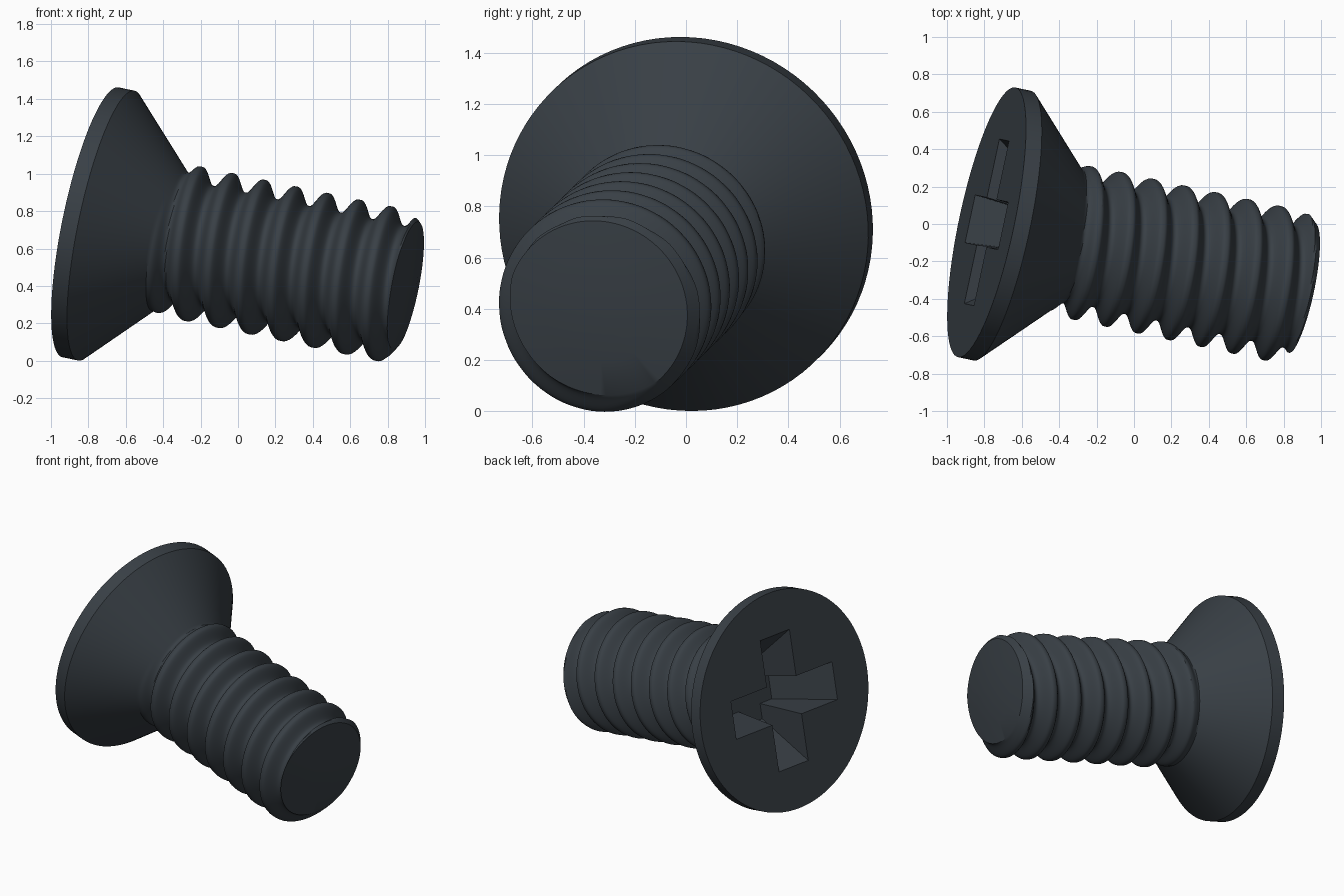
import bpy, bmesh
from math import pi, sin, cos
from mathutils import Vector

cube = bpy.data.objects.get("Cube")
if cube:
    bpy.data.objects.remove(cube, do_unlink=True)

# Screw axis runs from the head centre to the tip
axis = Vector((1, -0.213, -0.209)).normalized()
up = (Vector((0, 0, 1)) - axis * axis.z).normalized()
side = axis.cross(up)
head_centre = Vector((-0.788, 0.009, 0.74))

SIDES = 96
HEAD_R, RIM_T = 0.737, 0.088
ROOT_R, CREST_R, PITCH = 0.325, 0.413, 0.177
NECK_T, TIP_T = 0.40, 1.752


def place(t, a, b):
    return head_centre + axis * t + up * a + side * b


def smooth(x):
    x = min(max(x, 0), 1)
    return x * x * (3 - 2 * x)


def body_radius(t, angle):
    """Countersunk cone blending into a helical thread with a chamfered end."""
    cone = HEAD_R - (t - RIM_T)
    phase = (t / PITCH - angle / (2 * pi)) % 1
    wave = smooth(abs(2 * phase - 1) * 1.15 - 0.05)
    thread = ROOT_R + (CREST_R - ROOT_R) * wave
    grow = smooth((t - NECK_T) / 0.13)
    shank = 0.395 * (1 - grow) + thread * grow
    chamfer = CREST_R - (t - 1.695) * 0.9
    return min(max(cone, shank), chamfer)


bm = bmesh.new()


def ring(t, radius):
    pts = []
    for i in range(SIDES):
        a = 2 * pi * i / SIDES
        r = radius(t, a)
        pts.append(bm.verts.new(place(t, r * cos(a), r * sin(a))))
    return pts


def bridge(a, b):
    n = len(a)
    for i in range(n):
        j = (i + 1) % n
        bm.faces.new((a[i], a[j], b[j], b[i]))


# Head rim, cone and threaded shank
rim = ring(0, lambda t, a: HEAD_R)
rings = [rim, ring(RIM_T, lambda t, a: HEAD_R)]
rings += [ring(RIM_T + (NECK_T - RIM_T) * k / 5, body_radius) for k in range(1, 6)]
STEPS = 150
rings += [ring(NECK_T + (TIP_T - NECK_T) * k / STEPS, body_radius)
          for k in range(1, STEPS + 1)]
for a, b in zip(rings, rings[1:]):
    bridge(a, b)

# Slightly domed tip
last = rings[-1]
for k, t in ((0.6, 1.768), (0.2, 1.776)):
    nxt = ring(t, lambda _, a: body_radius(TIP_T, a) * k)
    bridge(last, nxt)
    last = nxt
bm.faces.new(last)


# Tapered cross recess in the head
def cross(t, length, width):
    pts = []
    for q in range(4):
        c, s = round(cos(q * pi / 2)), round(sin(q * pi / 2))
        for a, b in ((length, -width), (length, width), (width, width)):
            pts.append(bm.verts.new(place(t, a * c - b * s, a * s + b * c)))
    return pts


mouth, floor = cross(0, 0.45, 0.13), cross(0.36, 0.2, 0.095)
bridge(mouth, floor)
bm.faces.new(floor)


# Flat head face around the recess
def loop_edges(loop):
    return [bm.edges.get((v, loop[(i + 1) % len(loop)])) for i, v in enumerate(loop)]


bmesh.ops.triangle_fill(bm, edges=loop_edges(rim) + loop_edges(mouth),
                        use_beauty=True, normal=-axis)
bmesh.ops.recalc_face_normals(bm, faces=bm.faces)

mesh = bpy.data.meshes.new("screw")
bm.to_mesh(mesh)
bm.free()
screw = bpy.data.objects.new("screw", mesh)
bpy.context.collection.objects.link(screw)

# Blackened steel
steel = bpy.data.materials.new("dark_steel")
steel.use_nodes = True
colour = (0.04, 0.05, 0.06, 1)
steel.diffuse_color = colour
steel.node_tree.nodes["Principled BSDF"].inputs["Base Color"].default_value = colour
mesh.materials.append(steel)

bpy.ops.object.select_all(action='DESELECT')
screw.select_set(True)
bpy.context.view_layer.objects.active = screw
bpy.ops.object.shade_smooth_by_angle(angle=pi / 6)
